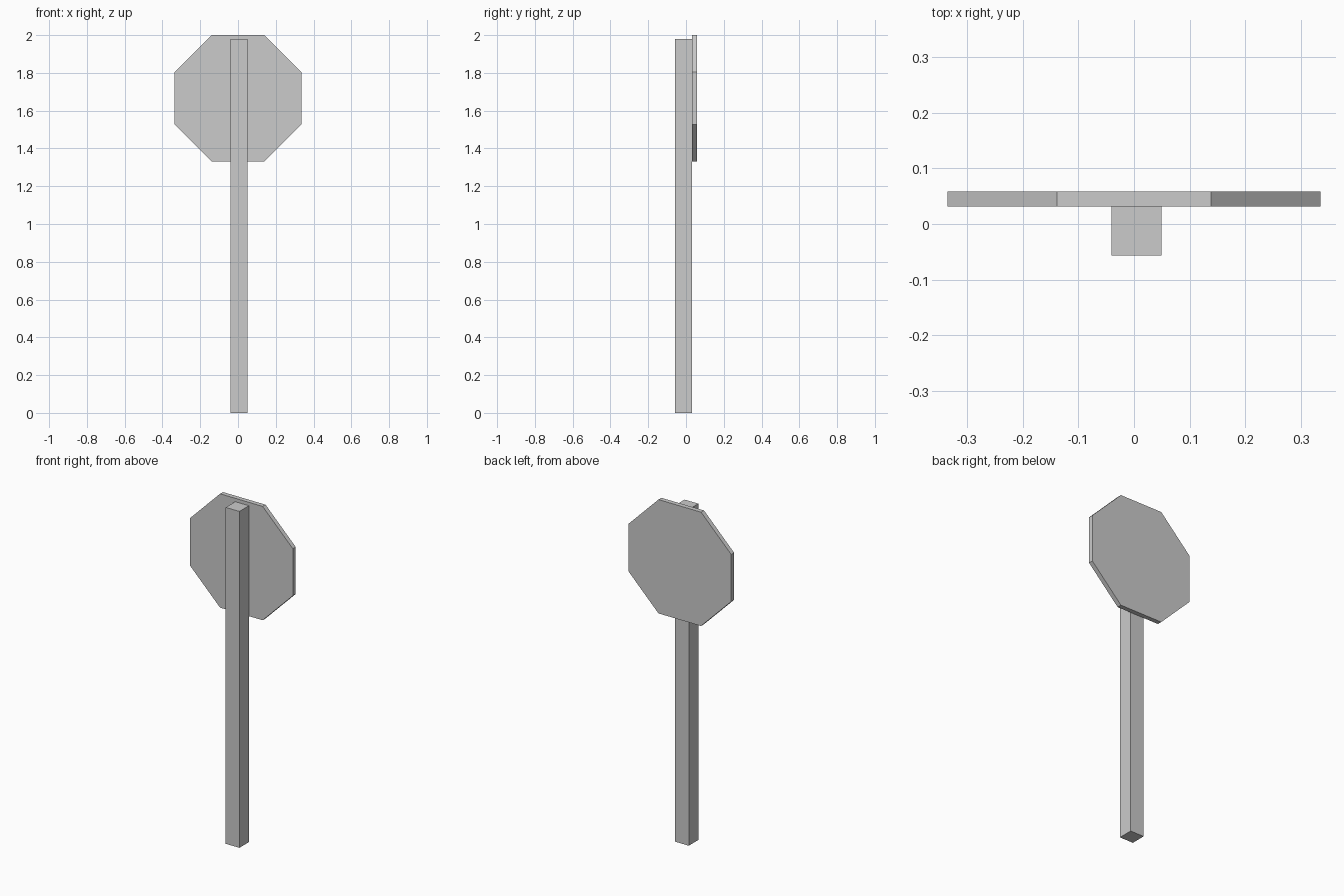
import bpy, bmesh
from math import radians, cos
from mathutils import Matrix

if "Cube" in bpy.data.objects:
    bpy.data.objects.remove(bpy.data.objects["Cube"])


def add_object(name, bm):
    bmesh.ops.recalc_face_normals(bm, faces=bm.faces)
    mesh = bpy.data.meshes.new(name)
    bm.to_mesh(mesh)
    bm.free()
    obj = bpy.data.objects.new(name, mesh)
    bpy.context.collection.objects.link(obj)
    return obj


# Square post, slightly off centre
lo, hi = (-0.040, -0.057, 0.0), (0.049, 0.031, 1.98)
size = [b - a for a, b in zip(lo, hi)]
mid = [(a + b) / 2 for a, b in zip(lo, hi)]
bm = bmesh.new()
bmesh.ops.create_cube(bm, size=1.0, matrix=Matrix.Translation(mid) @ Matrix.Diagonal((*size, 1)))
add_object("post", bm)

# Octagonal plate mounted on the back of the post, flat side up
half, y0, y1 = 0.335, 0.031, 0.058
radius = half / cos(radians(22.5))
place = (Matrix.Translation((0, (y0 + y1) / 2, 2.0 - half))
         @ Matrix.Rotation(radians(90), 4, 'X')
         @ Matrix.Rotation(radians(22.5), 4, 'Z'))
bm = bmesh.new()
bmesh.ops.create_cone(bm, cap_ends=True, segments=8, radius1=radius, radius2=radius,
                      depth=y1 - y0, matrix=place)
add_object("sign_plate", bm)
